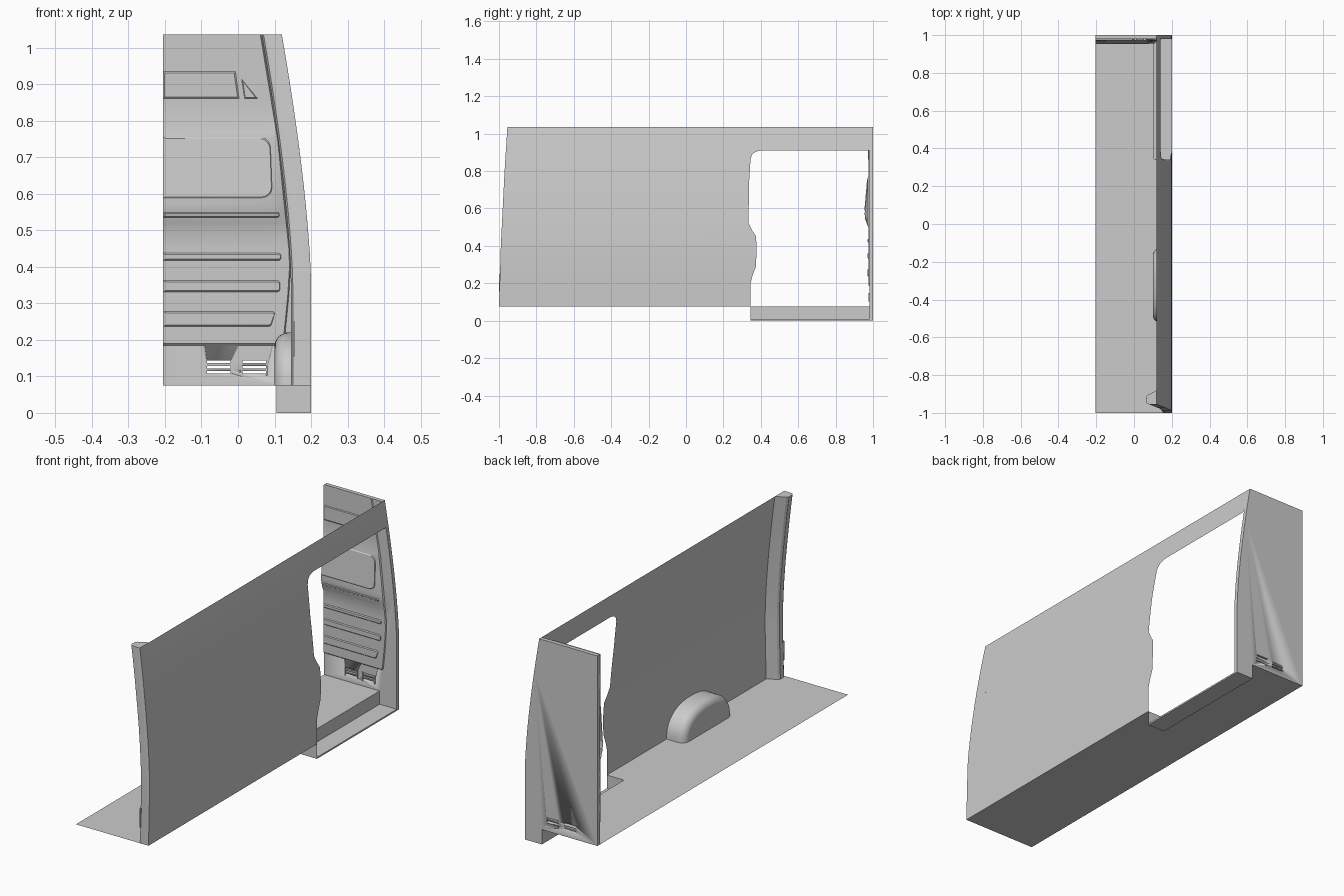
import bpy, bmesh, math

if "Cube" in bpy.data.objects:
    bpy.data.objects.remove(bpy.data.objects["Cube"])

XL, FZ = -0.205, 0.075      # open inner side, floor height


def lerp_table(t, v):
    if v <= t[0][0]:
        return t[0][1]
    for (a, p), (b, q) in zip(t, t[1:]):
        if v <= b:
            return p + (q - p) * (v - a) / (b - a)
    return t[-1][1]


def outer_x(z):             # curved side of the body
    return 0.2 - 0.08 * (max(0, z - 0.35) / 0.685) ** 1.5


def rear_y(z):              # leaning rear edge
    return lerp_table([(FZ, -1), (.4, -.99), (.8, -.97), (1.035, -.955)], z)


def panel_edge(z):
    return lerp_table([(.185, .125), (.22, .13), (.32, .14), (.4, .145), (.45, .143),
                       (.75, .112), (1.035, .065)], z)


PANEL = [(.185, .98), (.19, .975), (.50, .975), (.52, .966), (.55, .958), (.57, .955),
         (.765, .972), (.775, .975), (1.035, .975)]


def panel_y(z):
    return lerp_table(PANEL, z)


def make(name, verts, faces, angle=30):
    bm = bmesh.new()
    vs = [bm.verts.new(v) for v in verts]
    for f in faces:
        bm.faces.new([vs[i] for i in f])
    bmesh.ops.recalc_face_normals(bm, faces=bm.faces)
    me = bpy.data.meshes.new(name)
    bm.to_mesh(me)
    bm.free()
    ob = bpy.data.objects.new(name, me)
    bpy.context.collection.objects.link(ob)
    bpy.ops.object.select_all(action='DESELECT')
    ob.select_set(True)
    bpy.context.view_layer.objects.active = ob
    bpy.ops.object.shade_smooth_by_angle(angle=math.radians(angle))
    return ob


def loft(name, rows, closed=False, caps=False, angle=30):
    n = len(rows[0])
    m = n if closed else n - 1
    faces = [(r * n + i, r * n + (i + 1) % n, (r + 1) * n + (i + 1) % n, (r + 1) * n + i)
             for r in range(len(rows) - 1) for i in range(m)]
    if caps:
        faces += [tuple(range(n)), tuple(range((len(rows) - 1) * n, len(rows) * n))]
    return make(name, [p for r in rows for p in r], faces, angle)


def box(name, x0, x1, y0, y1, z0, z1):
    rect = [(x0, y0), (x1, y0), (x1, y1), (x0, y1)]
    return loft(name, [[(x, y, z) for x, y in rect] for z in (z0, z1)], True, True)


def rib(name, pts, d=.004, inset=.004):
    # raised pressing that follows the bulkhead panel
    cx = sum(p[0] for p in pts) / len(pts)
    cz = sum(p[1] for p in pts) / len(pts)
    sx = (max(p[0] for p in pts) - min(p[0] for p in pts)) / 2
    sz = (max(p[1] for p in pts) - min(p[1] for p in pts)) / 2
    top = [(cx + (x - cx) * (1 - inset / sx), cz + (z - cz) * (1 - inset / sz)) for x, z in pts]
    rows = [[(x, panel_y(z) + .004, z) for x, z in pts], [(x, panel_y(z), z) for x, z in pts],
            [(x, panel_y(z) - d, z) for x, z in top]]
    return loft(name, rows, True, True, 20)


def round_end(x1, z0, z1, r, slope=0):
    # strip running from the open side to a rounded right end
    pts = [(XL, z0)]
    for cz, a0 in ((z0 + r, -90), (z1 - r, 0)):
        for k in range(6):
            a = math.radians(a0 + 18 * k)
            z = cz + r * math.sin(a)
            pts.append((x1 - r + r * math.cos(a) - slope * (z1 - z) / (z1 - z0), z))
    return pts + [(XL, z1)]


# floor with step notch
make("floor", [(x, y, FZ) for x, y in [(XL, -1), (.2, -1), (.2, .345), (.105, .345), (.105, .98),
                                        (XL, .98)]], [(0, 1, 2, 3, 4, 5)])

# side step well
box("step_tread", .105, .2, .345, .98, 0, .008)
loft("step_riser", [[(.2, .345, z), (.105, .345, z), (.105, .98, z)] for z in (0, FZ)])

# side wall: strip up to the doorway edge, then header above the doorway
DOOR = [(FZ, .345), (.2, .345), (.24, .355), (.29, .374), (.37, .377), (.45, .375), (.48, .355),
        (.52, .335), (.72, .336), (.80, .341), (.865, .345), (.885, .352), (.9, .366),
        (.907, .385), (.91, .40)]
zs = sorted({z for z, _ in DOOR} | {.4, .56, .6, .64, .68, .76, .84})
loft("side_wall", [[(outer_x(z), rear_y(z) + (lerp_table(DOOR, z) - rear_y(z)) * t, z)
                    for t in (0, .5, 1)] for z in zs])
loft("door_header", [[(outer_x(z), y, z) for y in (rear_y(z), .40, .98)]
                     for z in (.91, .94, .97, 1.0, 1.035)])

# rear corner pillar
SECTION = [(0, 0), (-.04, 0), (-.05, .004), (-.055, .013), (-.055, .04), (-.048, .05),
           (-.03, .058), (0, .075)]
zp = [FZ, .35] + [.35 + .685 * k / 14 for k in range(1, 15)]
loft("rear_pillar", [[(outer_x(z) + dx, rear_y(z) + dy, z) for dx, dy in SECTION] for z in zp],
     True, True)
box("pillar_latch", .151, .155, -1, -.985, .155, .25)

# wheel arch: rounded dome growing from the wall
rows = []
for x, o in [(.2, 0)] + [(.138 - .038 * math.sin(a), .038 * (1 - math.cos(a)))
                         for a in [math.pi / 2 * k / 8 for k in range(9)]]:
    row = []
    for k in range(33):
        a = math.pi * k / 32
        c, s = math.cos(a), math.sin(a)
        row.append((x, -.325 + (.195 - o) * math.copysign(abs(c) ** .85, c),
                    FZ + (.145 - o) * abs(s) ** .85))
    rows.append(row)
arch = loft("wheel_arch", rows)
loft("wheel_arch_side", [rows[-1], [(x, y, FZ) for x, y, z in rows[-1]]])

# bulkhead slab with the tab that closes the step well
zb = [1.035 - .685 * k / 16 for k in range(17)]
outline = [(XL, FZ), (XL, 1.035)] + [(outer_x(z), z) for z in zb] + [(.2, 0), (.105, 0), (.105, FZ)]
bulkhead = loft("bulkhead", [[(x, y, z) for x, z in outline] for y in (.98, 1.0)], True, True)

# vent slots cut through the bulkhead, with side bars
for x0, x1 in ((-.085, -.02), (.012, .077)):
    for z in (.108, .122, .136):
        cutter = box("vent_cutter", x0, x1, .9, 1.1, z, z + .007)
        cutter.hide_render = True
        cutter.hide_set(True)
        mod = bulkhead.modifiers.new("vent", 'BOOLEAN')
        mod.operation, mod.object, mod.solver = 'DIFFERENCE', cutter, 'EXACT'
    for x in (x0 - .004, x1):
        box("vent_bar", x, x + .004, .977, .981, .103, .147)

# pressed inner panel with bulging upper section
zq = sorted({z for z, _ in PANEL} | {.22, .27, .32, .36, .4, .45, .65, .7, .75, .85, .95})
loft("bulkhead_panel", [[(XL, panel_y(z), z), (panel_edge(z) - .035, panel_y(z), z),
                         (panel_edge(z) - .004, max(panel_y(z), .972), z),
                         (panel_edge(z), .981, z)] for z in zq], angle=25)

# beads and pads pressed in the panel
rib("panel_bead", round_end(.113, .535, .549, .006), .004, .003)
for x1, z0, z1, slope in ((.118, .417, .437, 0), (.115, .331, .362, 0), (.102, .236, .278, .012)):
    rib("panel_bead", round_end(x1, z0, z1, .008, slope))
rib("upper_pad", round_end(.088, .587, .755, .03, -.006), .003)
rib("top_pad", [(XL, .86), (.003, .86), (-.007, .934), (XL, .934)], .003)
rib("corner_pad", [(.018, .861), (.053, .861), (.01, .913)], .003)
